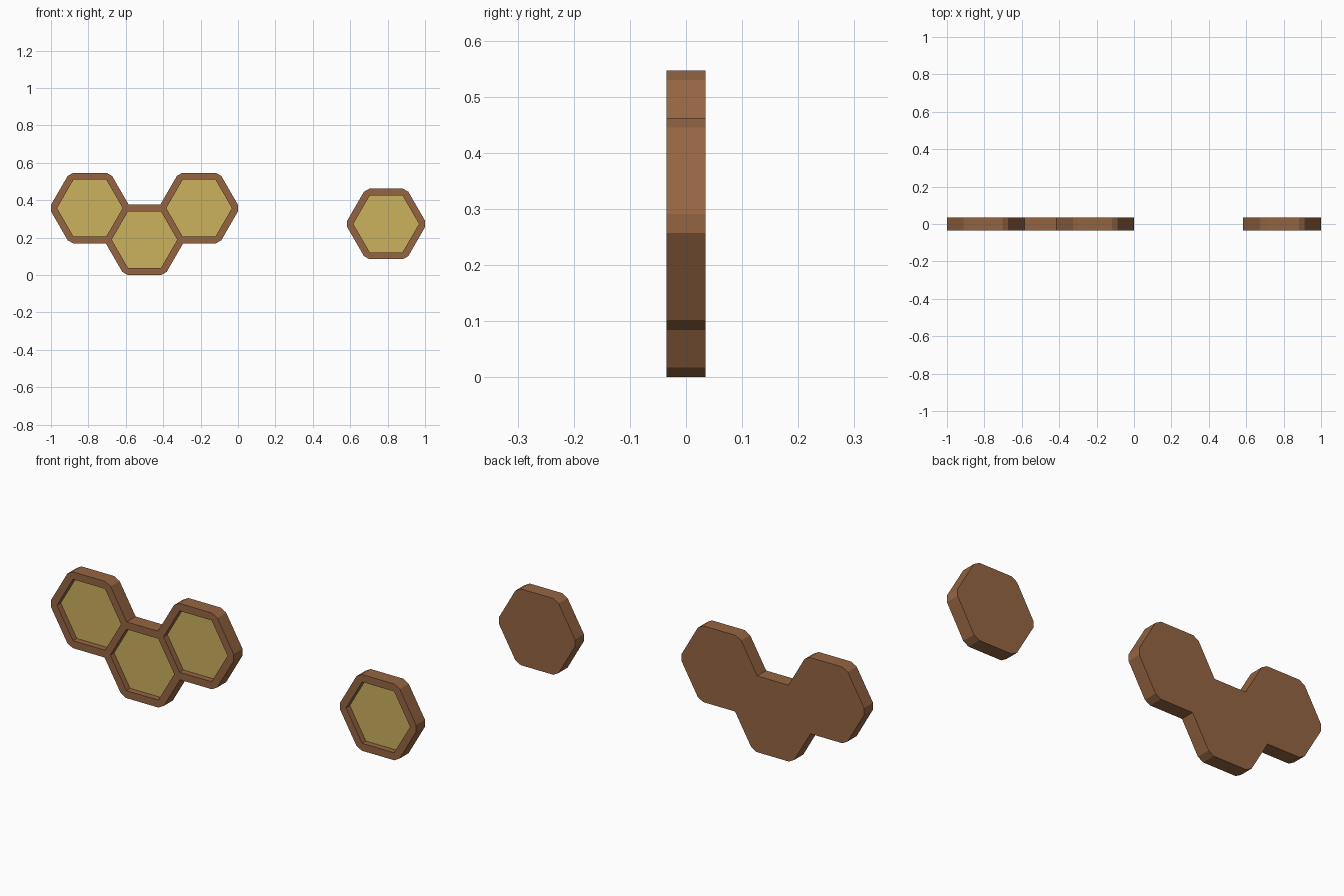
import bpy, bmesh, math

if "Cube" in bpy.data.objects:
    bpy.data.objects.remove(bpy.data.objects["Cube"])

HALF_T = 0.035      # half thickness of the frames
PANEL_Y = -0.005    # front face of the recessed panels
R_OUT, R_IN, CHAMFER = 0.218, 0.1755, 0.0196


def material(name, rgb):
    m = bpy.data.materials.new(name)
    m.diffuse_color = (*rgb, 1)
    m.use_nodes = True
    m.node_tree.nodes["Principled BSDF"].inputs["Base Color"].default_value = m.diffuse_color
    return m


wood = material("wood", (0.30, 0.13, 0.055))
honey = material("honey", (0.60, 0.44, 0.11))


def hexagon(cx, cz, r, chamfer=0.0):
    """Flat-topped hexagon outline, corners optionally cut off."""
    pts = [(cx + r * math.cos(i * math.pi / 3), cz + r * math.sin(i * math.pi / 3)) for i in range(6)]
    if not chamfer:
        return pts
    out = []
    for i, (x, z) in enumerate(pts):
        for nx, nz in (pts[i - 1], pts[(i + 1) % 6]):
            t = chamfer / r
            out.append((x + (nx - x) * t, z + (nz - z) * t))
    return out


def prism(name, outline, y0, y1, mat):
    bm = bmesh.new()
    face = bm.faces.new([bm.verts.new((x, y0, z)) for x, z in outline])
    ext = bmesh.ops.extrude_face_region(bm, geom=[face])["geom"]
    for v in ext:
        if isinstance(v, bmesh.types.BMVert):
            v.co.y = y1
    bmesh.ops.recalc_face_normals(bm, faces=bm.faces)
    me = bpy.data.meshes.new(name)
    bm.to_mesh(me)
    bm.free()
    me.materials.append(mat)
    ob = bpy.data.objects.new(name, me)
    bpy.context.collection.objects.link(ob)
    return ob


def boolean(target, tool, op):
    mod = target.modifiers.new(op, "BOOLEAN")
    mod.object, mod.operation, mod.solver = tool, op, "EXACT"
    bpy.context.view_layer.objects.active = target
    bpy.ops.object.modifier_apply(modifier=mod.name)
    bpy.data.objects.remove(tool)


def hex_shelf(name, centres):
    # merged outer frame
    frame, *rest = [prism(name + "_frame", hexagon(x, z, R_OUT, CHAMFER), -HALF_T, HALF_T, wood)
                    for x, z in centres]
    for other in rest:
        boolean(frame, other, "UNION")
    for i, (x, z) in enumerate(centres):
        # recess, then the coloured panel at its bottom
        boolean(frame, prism("cutter", hexagon(x, z, R_IN), -0.1, PANEL_Y + 0.01, wood), "DIFFERENCE")
        prism(f"{name}_panel_{i + 1}", hexagon(x, z, R_IN), PANEL_Y, PANEL_Y + 0.01, honey)


hex_shelf("triple_cell", [(-0.792, 0.358), (-0.5, 0.189), (-0.208, 0.358)])
hex_shelf("single_cell", [(0.792, 0.2735)])
